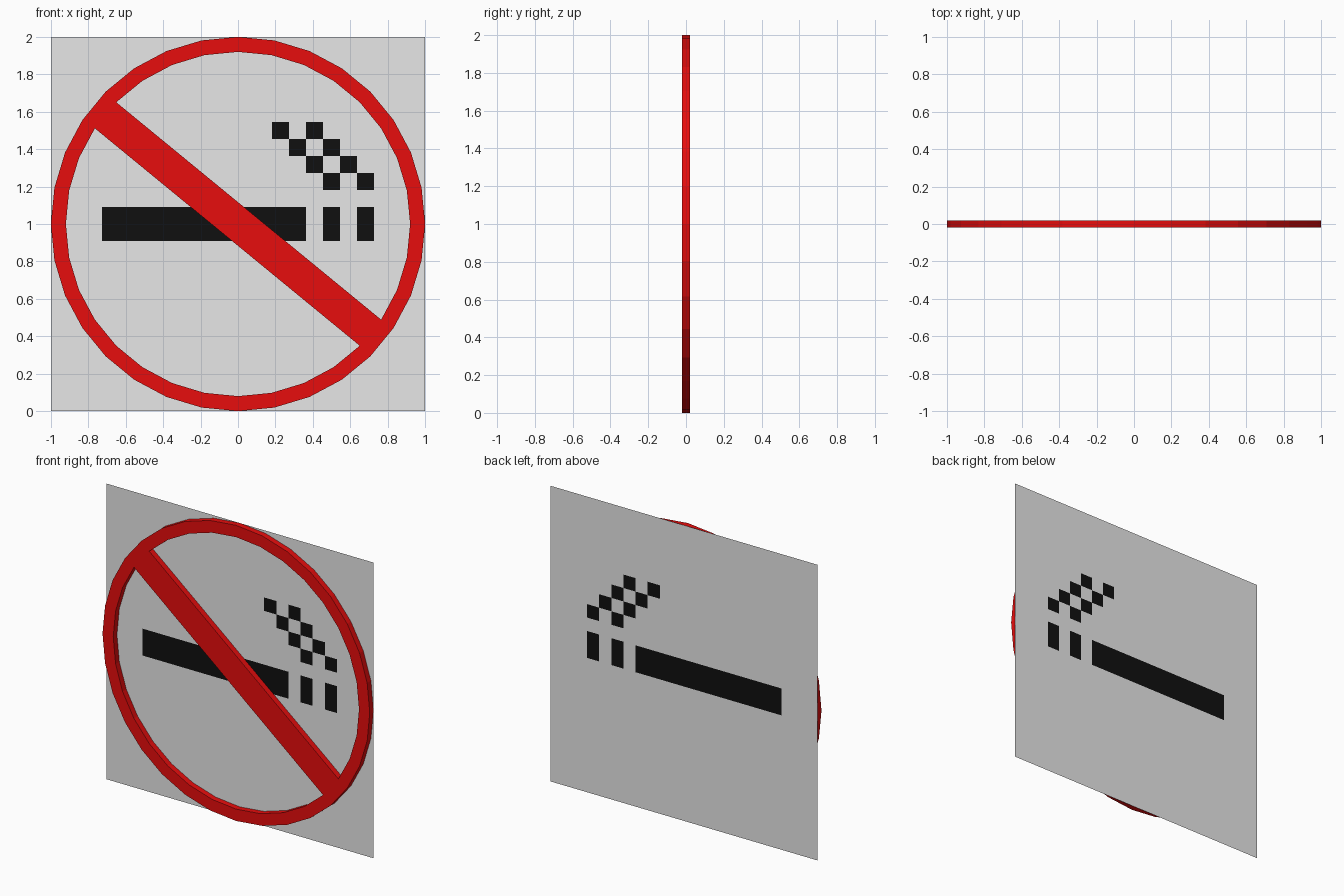
import bpy, bmesh, math

cube = bpy.data.objects.get("Cube")
if cube:
    bpy.data.objects.remove(cube, do_unlink=True)

BACK, DEPTH = 0.02, 0.04
SIDES, INNER = 32, 0.92
CELLS = 22


def material(name, rgb):
    mat = bpy.data.materials.new(name)
    mat.use_nodes = True
    mat.diffuse_color = (*rgb, 1)
    bsdf = next(n for n in mat.node_tree.nodes if n.type == 'BSDF_PRINCIPLED')
    bsdf.inputs["Base Color"].default_value = (*rgb, 1)
    return mat


def finish(name, bm, mats):
    mesh = bpy.data.meshes.new(name)
    bm.to_mesh(mesh)
    bm.free()
    for mat in mats:
        mesh.materials.append(mat)
    obj = bpy.data.objects.new(name, mesh)
    bpy.context.collection.objects.link(obj)
    return obj


white = material("panel_white", (1.0, 1.0, 1.0))
black = material("pictogram_black", (0.005, 0.005, 0.005))
red = material("prohibition_red", (1.0, 0.005, 0.005))


# Cells of the pictogram, counted from the panel centre
def is_black(col, row):
    if row in (-1, 0):                       # cigarette body and tip stripes
        return -8 <= col < 4 or col in (5, 7)
    if 2 <= row <= 5:                        # two diagonal smoke trails
        return col + row in (7, 9)
    return False


# Thin square panel with the pictogram as coloured cells
bm = bmesh.new()
half = CELLS // 2
size = 1 / half
grid = [[bm.verts.new((c * size, BACK, 1 + r * size))
         for c in range(-half, half + 1)] for r in range(-half, half + 1)]
for r in range(CELLS):
    for c in range(CELLS):
        face = bm.faces.new((grid[r][c], grid[r][c + 1],
                             grid[r + 1][c + 1], grid[r + 1][c]))
        face.material_index = int(is_black(c - half, r - half))
finish("sign_panel", bm, [white, black])

# Ring and diagonal bar in one piece, raised in front of the panel
bm = bmesh.new()


def circle(radius):
    angles = [math.tau * i / SIDES for i in range(SIDES)]
    return [bm.verts.new((radius * math.cos(a), BACK, 1 + radius * math.sin(a)))
            for a in angles]


inner, outer = circle(INNER), circle(1)
for i in range(SIDES):
    j = (i + 1) % SIDES
    bm.faces.new((inner[i], outer[i], outer[j], inner[j]))
bm.faces.new([inner[i] for i in (12, 13, 28, 29)])
result = bmesh.ops.extrude_face_region(bm, geom=bm.faces[:])
front = [v for v in result["geom"] if isinstance(v, bmesh.types.BMVert)]
bmesh.ops.translate(bm, verts=front, vec=(0, -DEPTH, 0))
# Leave the side against the panel open
rear = [f for f in bm.faces if all(v.co.y > 0 for v in f.verts)]
bmesh.ops.delete(bm, geom=rear, context='FACES')
finish("prohibition_ring_and_bar", bm, [red])
